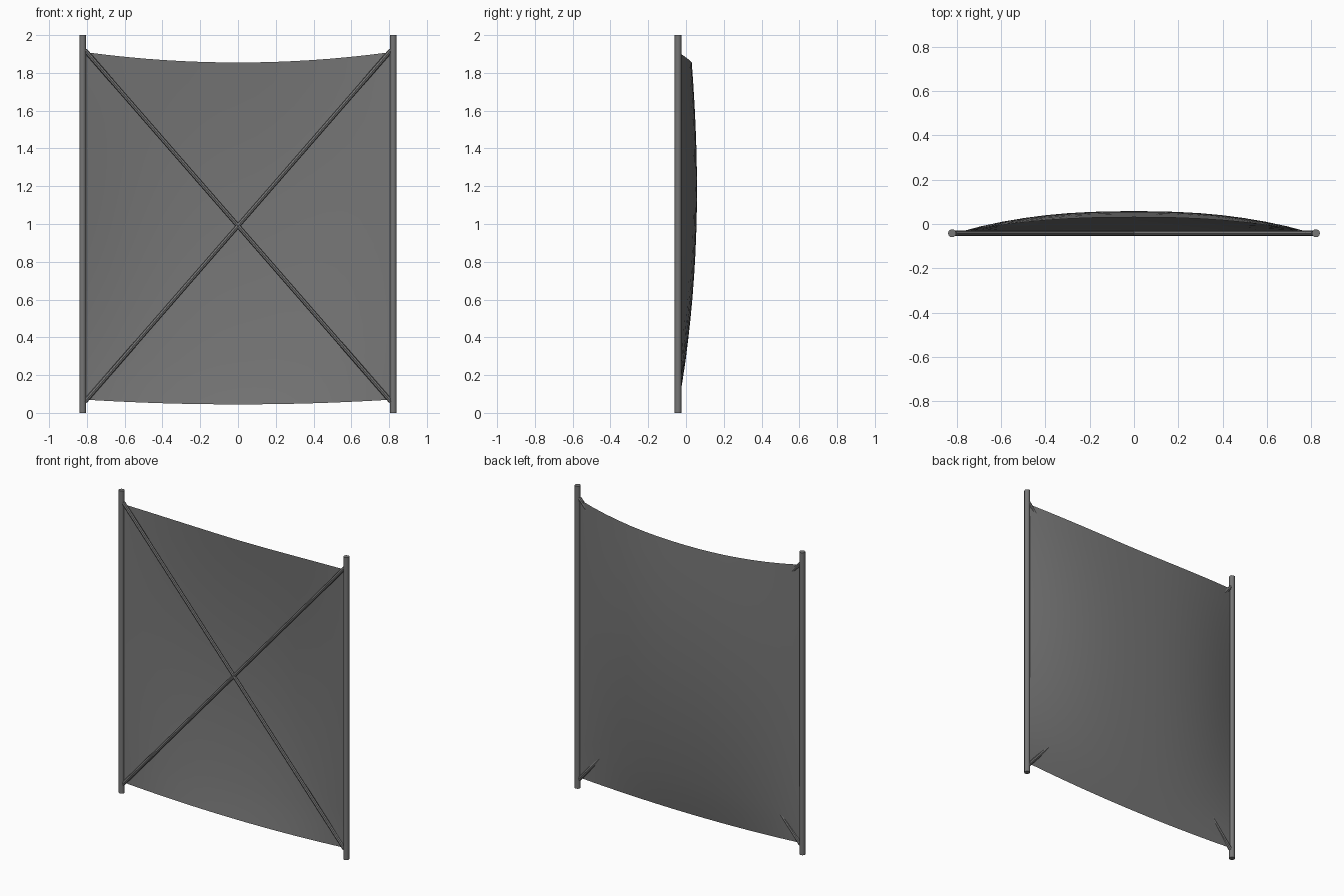
import bpy
import math
from mathutils import Vector

cube = bpy.data.objects.get("Cube")
if cube:
    bpy.data.objects.remove(cube, do_unlink=True)

POLE_X, POLE_Y = 0.822, -0.042
POLE_R, BRACE_R = 0.018, 0.012

# Single matte grey
grey = bpy.data.materials.new("dark grey")
grey.use_nodes = True
colour = (0.18, 0.18, 0.18, 1)
grey.diffuse_color = colour
grey.node_tree.nodes["Principled BSDF"].inputs["Base Color"].default_value = colour


def finish(obj, name):
    obj.name = name
    obj.data.materials.append(grey)
    bpy.ops.object.select_all(action="DESELECT")
    obj.select_set(True)
    bpy.context.view_layer.objects.active = obj
    bpy.ops.object.shade_smooth_by_angle(angle=math.radians(40))


def rod(name, start, end, radius, sides):
    start, end = Vector(start), Vector(end)
    axis = end - start
    bpy.ops.mesh.primitive_cylinder_add(
        vertices=sides, radius=radius, depth=axis.length,
        location=(start + end) / 2,
        rotation=axis.to_track_quat("Z", "Y").to_euler())
    finish(bpy.context.object, name)


# Upright poles and crossed braces
for side, label in ((1, "left"), (-1, "right")):
    rod(label + "_pole", (side * POLE_X, POLE_Y, 0),
        (side * POLE_X, POLE_Y, 2), POLE_R, 16)
    rod(label + "_brace", (side * 0.81, POLE_Y, 0.06),
        (-side * 0.81, POLE_Y, 1.92), BRACE_R, 8)


# Billowing sheet, fullest above the middle, with sagging top and bottom edges
def sheet_point(x, v):
    u = min(abs(x) / 0.81, 1)
    sag = 1 - u * u
    flare = 0.015 if u > 0.99 else 0
    bottom = 0.07 - 0.025 * sag - flare
    top = 1.91 - 0.055 * sag + flare
    bulge = 0.1 * math.sin(2.33 * v ** 0.85) * (1 - u ** 2.4)
    return (x, POLE_Y + bulge, bottom + (top - bottom) * v)


COLS, ROWS = 16, 16
columns = [-0.81] + [-0.79 + 1.58 * i / COLS for i in range(COLS + 1)] + [0.81]
n = len(columns)
verts = [sheet_point(x, j / ROWS) for j in range(ROWS + 1) for x in columns]
faces = [(j * n + i, j * n + i + 1, (j + 1) * n + i + 1, (j + 1) * n + i)
         for j in range(ROWS) for i in range(n - 1)]
mesh = bpy.data.meshes.new("cloth_sheet")
mesh.from_pydata(verts, [], faces)
sheet = bpy.data.objects.new("cloth_sheet", mesh)
bpy.context.collection.objects.link(sheet)
finish(sheet, "cloth_sheet")
